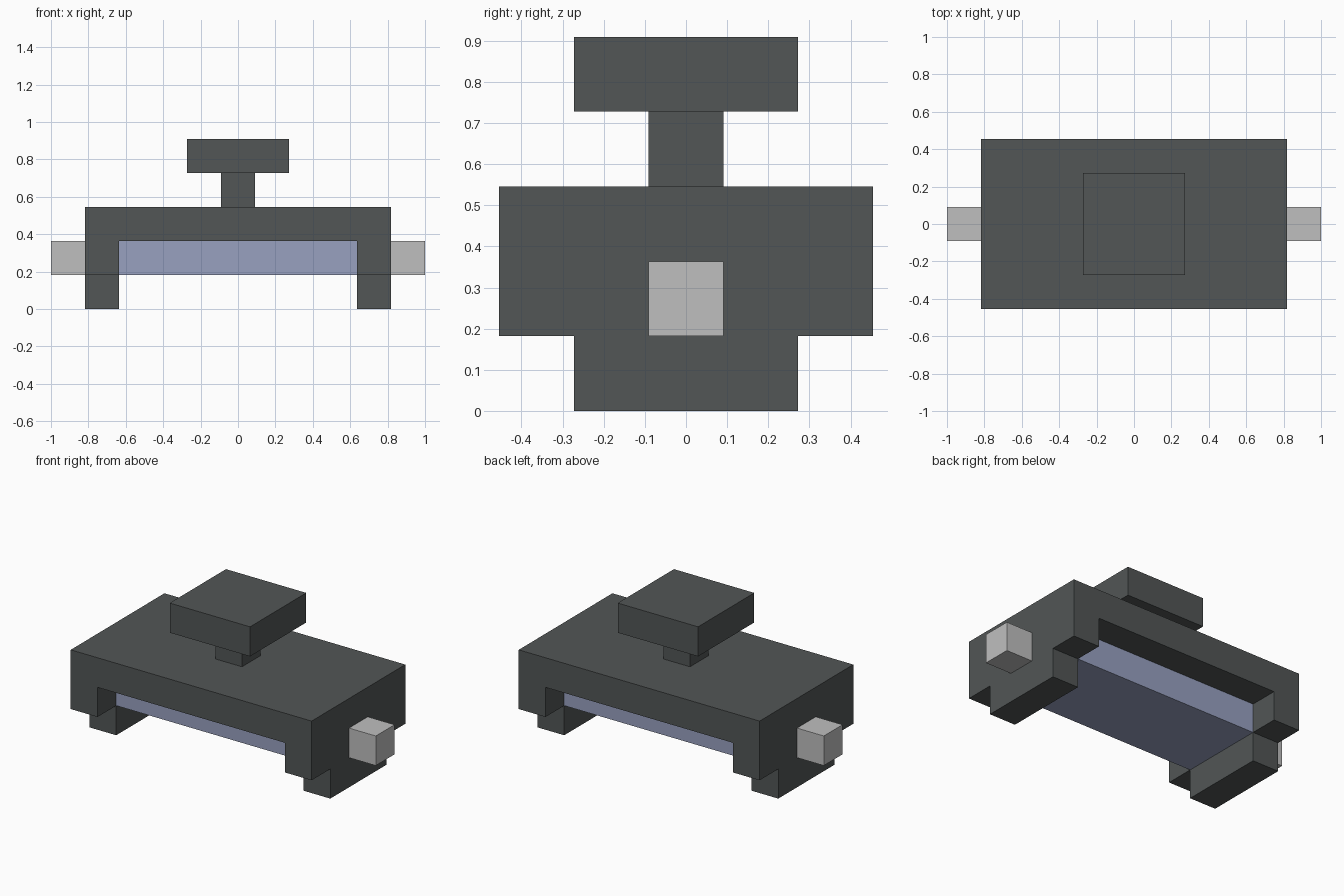
import bpy
import bmesh
from mathutils import Vector

U = 1 / 11  # the model sits on a regular grid of this step

cube = bpy.data.objects.get("Cube")
if cube:
    bpy.data.objects.remove(cube, do_unlink=True)


def material(name, rgb):
    mat = bpy.data.materials.new(name)
    mat.use_nodes = True
    colour = (*rgb, 1)
    mat.diffuse_color = colour
    mat.node_tree.nodes["Principled BSDF"].inputs["Base Color"].default_value = colour
    return mat


dark_grey = material("dark grey", (0.084, 0.093, 0.093))
light_grey = material("light grey", (0.52, 0.52, 0.52))
pale_blue = material("pale blue", (0.314, 0.356, 0.527))


def add_object(name, bm, mat):
    bmesh.ops.recalc_face_normals(bm, faces=bm.faces)
    mesh = bpy.data.meshes.new(name)
    bm.to_mesh(mesh)
    bm.free()
    mesh.materials.append(mat)
    obj = bpy.data.objects.new(name, mesh)
    bpy.context.collection.objects.link(obj)
    return obj


def prism(name, profile, half_depth, mat):
    """Extrude an x-z outline (grid steps) evenly to the front and back."""
    bm = bmesh.new()
    face = bm.faces.new([bm.verts.new((x * U, -half_depth * U, z * U)) for x, z in profile])
    result = bmesh.ops.extrude_face_region(bm, geom=[face])
    moved = [v for v in result["geom"] if isinstance(v, bmesh.types.BMVert)]
    bmesh.ops.translate(bm, verts=moved, vec=Vector((0, 2 * half_depth * U, 0)))
    return add_object(name, bm, mat)


def block(name, x0, x1, z0, z1, half_depth, mat):
    return prism(name, [(x0, z0), (x1, z0), (x1, z1), (x0, z1)], half_depth, mat)


# Body: an arch with a flat top and two side walls
right_half = [(9, 6), (9, 2), (7, 2), (7, 4)]
arch = right_half + [(-x, z) for x, z in reversed(right_half)]
prism("body", arch, 5, dark_grey)

# Panel hung between the side walls
block("panel", -7, 7, 2, 4, 3, pale_blue)

# Feet and side pegs
for side, s in (("left", 1), ("right", -1)):
    block(side + "_foot", s * 7, s * 9, 0, 2, 3, dark_grey)
    block(side + "_peg", s * 9, s * 11, 2, 4, 1, light_grey)

# Knob on a short neck
block("neck", -1, 1, 6, 8, 1, dark_grey)
block("knob", -3, 3, 8, 10, 3, dark_grey)
